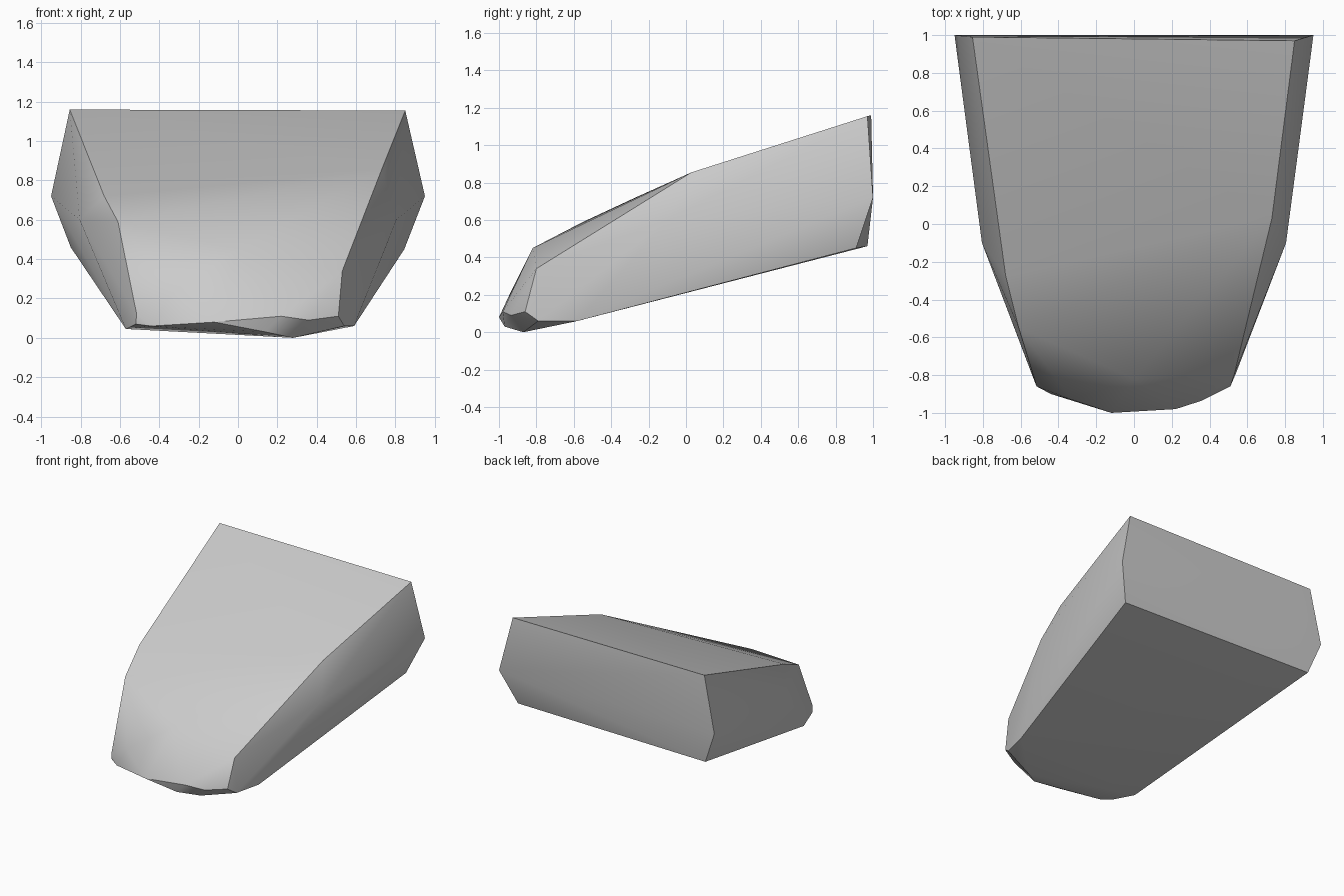
import bpy
import bmesh
import math

default_cube = bpy.data.objects.get("Cube")
if default_cube:
    bpy.data.objects.remove(default_cube, do_unlink=True)


def flat_material(name, level):
    """One plain grey material, shared by viewport and render."""
    material = bpy.data.materials.new(name)
    material.use_nodes = True
    colour = (level, level, level, 1)
    material.diffuse_color = colour
    material.node_tree.nodes["Principled BSDF"].inputs["Base Color"].default_value = colour
    return material


def hull_object(name, corner_groups, material):
    """Wrap a tight faceted skin around groups of corner points."""
    bm = bmesh.new()
    for group in corner_groups:
        for corner in group:
            bm.verts.new(corner)
    result = bmesh.ops.convex_hull(bm, input=bm.verts[:])
    unused = {v for v in result["geom_interior"] + result["geom_unused"]
              if isinstance(v, bmesh.types.BMVert)}
    bmesh.ops.delete(bm, geom=list(unused), context="VERTS")
    bmesh.ops.recalc_face_normals(bm, faces=bm.faces[:])
    mesh = bpy.data.meshes.new(name)
    bm.to_mesh(mesh)
    bm.free()
    mesh.materials.append(material)
    block = bpy.data.objects.new(name, mesh)
    bpy.context.collection.objects.link(block)
    return block


def mirrored(x, y, z):
    """The same corner on both sides of the block."""
    return [(side * x, y, z) for side in (-1, 1)]


# Broad back end
back_top = [(-.855, .99, 1.16), (.85, .97, 1.155)]
back_waist = mirrored(.95, 1, .72)
back_bottom = [(-.85, .97, .46), (.845, .91, .45)]

# Sides where the block starts to taper
side_waist = mirrored(.805, -.1, .6)
left_shoulder = [(-.68, -.27, .72), (-.61, -.55, .59)]
right_shoulder = [(.73, .03, .855), (.53, -.8, .34)]

# Blunt chipped nose
nose_top = [(0, -.82, .45), (-.33, -.93, .23)]
nose_rim = [(-.515, -.86, .12), (-.44, -.9, .06), (-.12, -1, .08),
            (.22, -.98, .11), (.36, -.935, .09), (.51, -.86, .11)]
nose_bottom = [(-.57, -.67, .045), (-.52, -.85, .07), (.14, -.97, .03),
               (.28, -.87, 0), (.54, -.79, .06), (.59, -.58, .06)]

stone_grey = flat_material("stone grey", .6)
stone_block = hull_object(
    "stone_block",
    [back_top, back_waist, back_bottom, side_waist, left_shoulder,
     right_shoulder, nose_top, nose_rim, nose_bottom],
    stone_grey)

# Soft shading that keeps the main ridges sharp
bpy.ops.object.select_all(action="DESELECT")
stone_block.select_set(True)
bpy.context.view_layer.objects.active = stone_block
bpy.ops.object.shade_smooth_by_angle(angle=math.radians(30))
